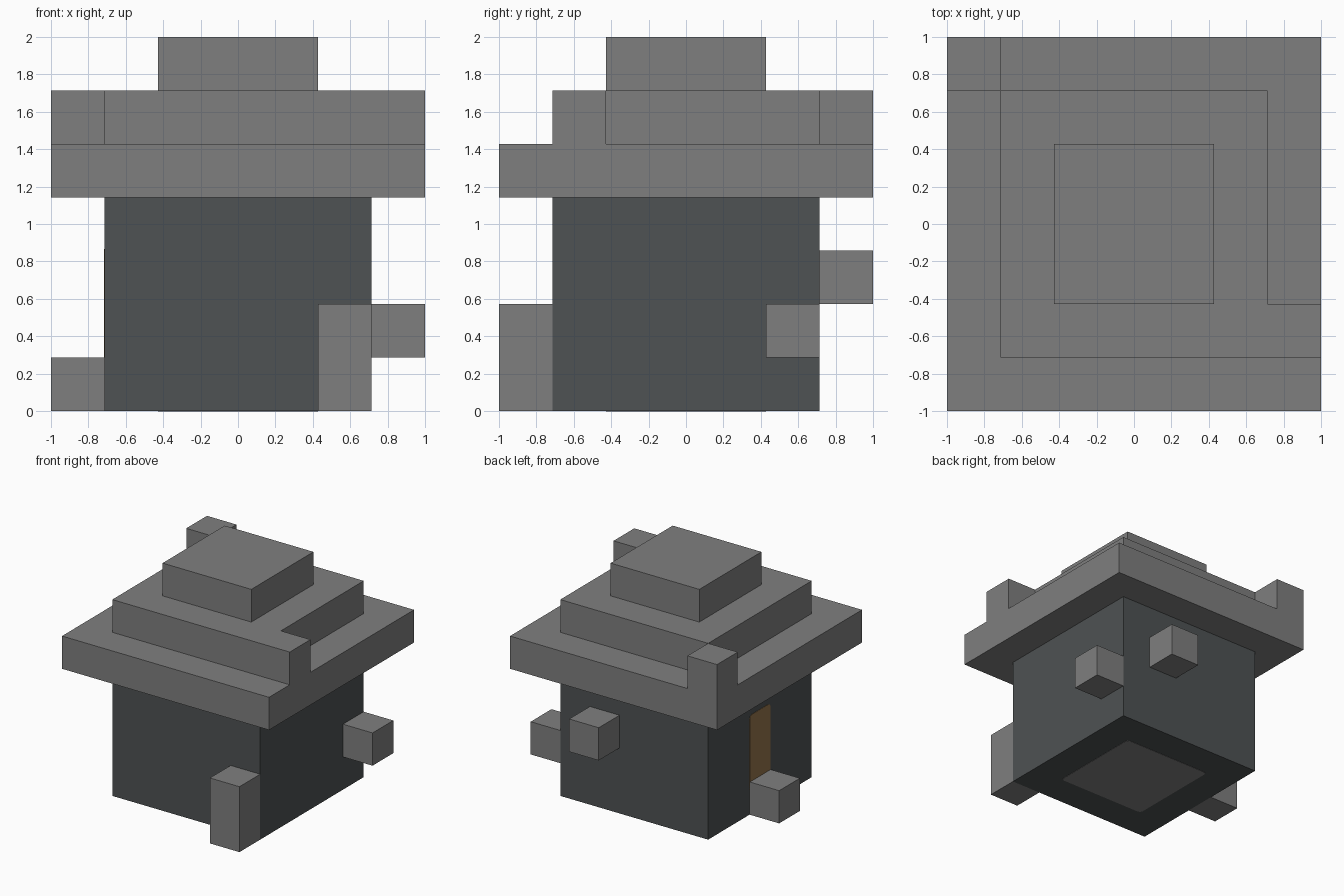
import bpy
import bmesh
from mathutils import Vector
from itertools import product

cube = bpy.data.objects.get("Cube")
if cube:
    bpy.data.objects.remove(cube, do_unlink=True)

U = 2 / 7  # block size: the model fills a grid of seven blocks per side


def material(name, color):
    m = bpy.data.materials.new(name)
    m.use_nodes = True
    m.diffuse_color = (*color, 1)
    m.node_tree.nodes["Principled BSDF"].inputs["Base Color"].default_value = (*color, 1)
    return m


stone = material("stone grey", (0.212, 0.212, 0.212))
slate = material("dark slate", (0.077, 0.085, 0.087))
wood = material("door brown", (0.30, 0.178, 0.072))


def finish(name, bm, mat):
    bmesh.ops.recalc_face_normals(bm, faces=bm.faces)
    me = bpy.data.meshes.new(name)
    bm.to_mesh(me)
    bm.free()
    me.materials.append(mat)
    ob = bpy.data.objects.new(name, me)
    bpy.context.collection.objects.link(ob)
    return ob


def to_world(p):
    """Grid corner to model space, centred on x and y."""
    return Vector((p[0] * U - 1, p[1] * U - 1, p[2] * U))


def blocks(name, mat, *boxes):
    """One closed shell around the union of grid boxes (low corner, high corner)."""
    cells = set()
    for lo, hi in boxes:
        cells.update(product(*(range(a, b) for a, b in zip(lo, hi))))
    bm = bmesh.new()
    verts = {}
    for cell in cells:
        for axis, side in product(range(3), (0, 1)):
            near = list(cell)
            near[axis] += 2 * side - 1
            if tuple(near) in cells:
                continue
            ring = []
            for a, b in ((0, 0), (1, 0), (1, 1), (0, 1)):
                p = list(cell)
                p[axis] += side
                p[(axis + 1) % 3] += a
                p[(axis + 2) % 3] += b
                key = tuple(p)
                if key not in verts:
                    verts[key] = bm.verts.new(to_world(key))
                ring.append(verts[key])
            bm.faces.new(ring)
    bmesh.ops.recalc_face_normals(bm, faces=bm.faces)
    bmesh.ops.dissolve_limit(bm, angle_limit=0.01, verts=bm.verts, edges=bm.edges)
    return finish(name, bm, mat)


def plate(name, mat, lo, hi, axis, cut):
    """Thin plate with clipped corners along one axis."""
    bm = bmesh.new()
    bmesh.ops.create_cube(bm, size=1)
    lo, hi = Vector(lo), Vector(hi)
    for v in bm.verts:
        v.co = [(lo[i] + hi[i]) / 2 + v.co[i] * (hi[i] - lo[i]) for i in range(3)]
    edges = [e for e in bm.edges
             if abs(e.verts[0].co[axis] - e.verts[1].co[axis]) > 1e-5]
    bmesh.ops.bevel(bm, geom=edges, offset=cut, segments=2, profile=0.5, affect="EDGES")
    return finish(name, bm, mat)


# Hut walls
blocks("walls", slate, ((1, 1, 0), (6, 6, 4)))

# Stepped roof with two loose corner blocks
blocks("roof", stone,
       ((0, 0, 4), (7, 7, 5)),
       ((1, 1, 5), (6, 6, 6)),
       ((2, 2, 6), (5, 5, 7)),
       ((0, 6, 5), (1, 7, 6)),
       ((6, 1, 5), (7, 2, 6)))

# Stones standing out from the walls
blocks("front_post", stone, ((5, 0, 0), (6, 1, 2)))
blocks("left_stone", stone, ((6, 5, 1), (7, 6, 2)))
blocks("back_stone", stone, ((4, 6, 2), (5, 7, 3)))
blocks("door_step", stone, ((0, 3, 0), (1, 4, 1)))

# Door above the step and floor panel underneath
wall = 2.5 * U
plate("door", wood, (-wall - 0.003, -U / 2, 0.1), (-wall + 0.003, U / 2, 3.03 * U), 0, 0.03)
plate("floor_panel", stone, (-1.5 * U, -1.5 * U, -0.002), (1.5 * U, 1.5 * U, 0.004), 2, 0.03)
